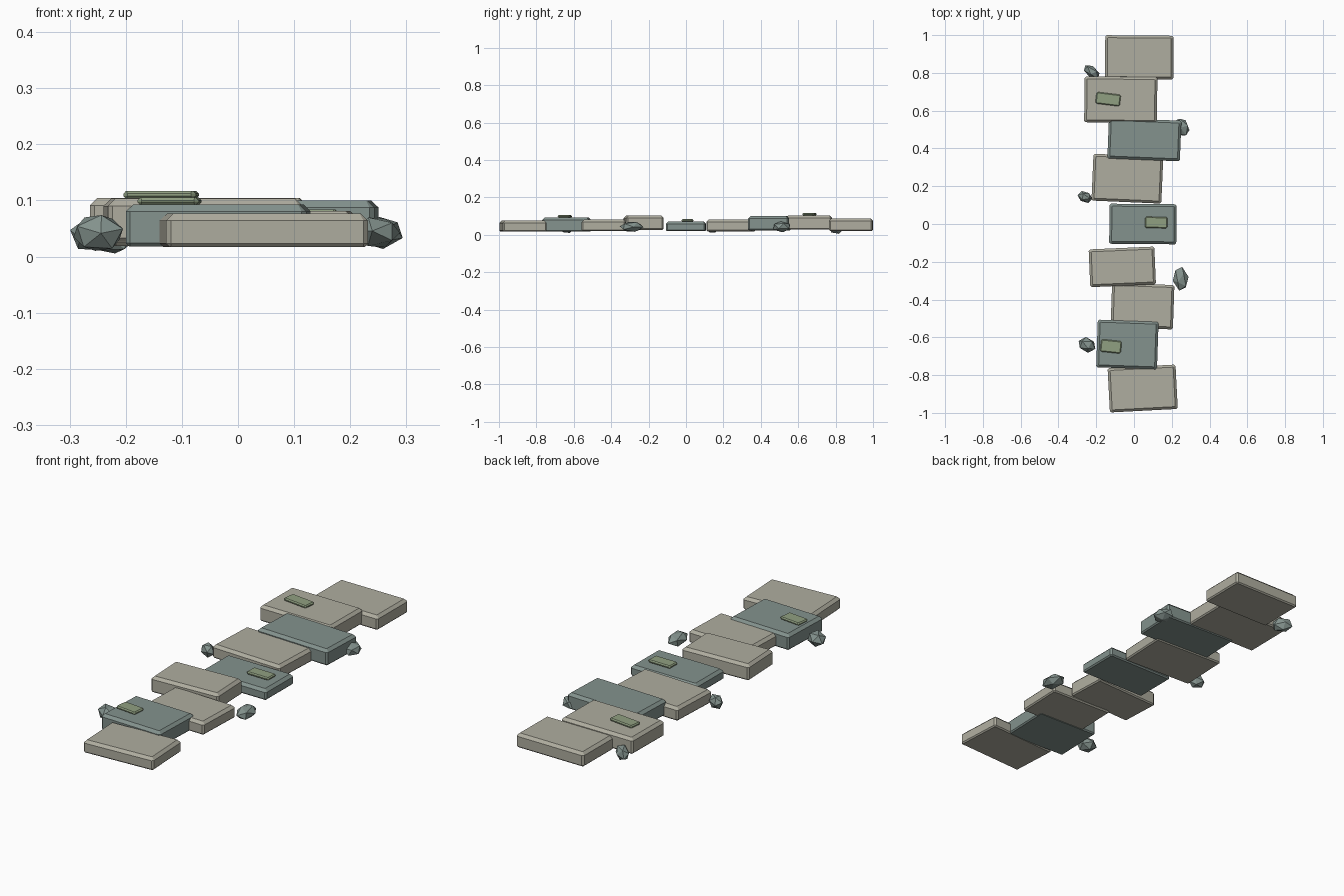
import bpy, bmesh, math
from mathutils import Matrix, Vector

cube = bpy.data.objects.get("Cube")
if cube:
    bpy.data.objects.remove(cube, do_unlink=True)


def material(name, rgb):
    m = bpy.data.materials.new(name)
    m.use_nodes = True
    col = (*rgb, 1.0)
    m.diffuse_color = col
    bsdf = next(n for n in m.node_tree.nodes if n.type == 'BSDF_PRINCIPLED')
    bsdf.inputs["Base Color"].default_value = col
    return m


SAND = material("warm grey stone", (0.43, 0.42, 0.35))
SLATE = material("blue grey stone", (0.23, 0.29, 0.27))
MOSS = material("moss green", (0.28, 0.35, 0.22))


def add_object(name, bm, mat, loc, rot):
    bmesh.ops.recalc_face_normals(bm, faces=bm.faces)
    me = bpy.data.meshes.new(name)
    bm.to_mesh(me)
    bm.free()
    me.materials.append(mat)
    ob = bpy.data.objects.new(name, me)
    ob.location = loc
    ob.rotation_euler = [math.radians(a) for a in rot]
    bpy.context.collection.objects.link(ob)
    return ob


def slab(name, mat, x, y, w, d, z0, z1, turn, top=0.013, bottom=0.006):
    """Box with chamfered corners, a wide top chamfer and a narrow bottom one."""
    bm = bmesh.new()
    h = z1 - z0
    rings = []
    for z, inset in ((0, bottom), (bottom, 0), (h - top, 0), (h, top)):
        a, b = w / 2 - inset, d / 2 - inset
        c = 0.008 if inset == 0 else 0.002
        pts = [(a, -b + c), (a, b - c), (a - c, b), (-a + c, b),
               (-a, b - c), (-a, -b + c), (-a + c, -b), (a - c, -b)]
        rings.append([bm.verts.new((px, py, z - h / 2)) for px, py in pts])
    for lo, hi in zip(rings, rings[1:]):
        for i in range(8):
            j = (i + 1) % 8
            bm.faces.new((lo[i], lo[j], hi[j], hi[i]))
    bm.faces.new(rings[0][::-1])
    bm.faces.new(rings[-1])
    return add_object(name, bm, mat, (x, y, (z0 + z1) / 2), (0, 0, turn))


# Paving slabs from front to back: material, x, y, width, depth, bottom, top, turn
slabs = [
    (SAND, 0.046, -0.871, 0.360, 0.235, 0.017, 0.077, 3),
    (SLATE, -0.035, -0.638, 0.322, 0.252, 0.018, 0.093, -2),
    (SAND, 0.045, -0.435, 0.330, 0.235, 0.020, 0.081, -2),
    (SAND, -0.062, -0.227, 0.348, 0.200, 0.027, 0.103, 2.5),
    (SLATE, 0.047, 0.000, 0.355, 0.212, 0.020, 0.071, -0.5),
    (SAND, -0.035, 0.240, 0.370, 0.248, 0.019, 0.083, -2.5),
    (SLATE, 0.055, 0.447, 0.384, 0.215, 0.024, 0.100, -2.3),
    (SAND, -0.070, 0.658, 0.385, 0.243, 0.028, 0.104, -0.7),
    (SAND, 0.028, 0.882, 0.362, 0.232, 0.021, 0.088, -0.5),
]
for i, (mat, *dims) in enumerate(slabs, 1):
    slab(f"paving_slab_{i}", mat, *dims)

# Moss patches lying on three slabs
patches = [
    (-0.122, -0.648, 0.110, 0.066, 0.092, 0.105, -6),
    (0.118, 0.008, 0.120, 0.060, 0.070, 0.084, -1),
    (-0.137, 0.661, 0.130, 0.062, 0.103, 0.117, -7),
]
for i, dims in enumerate(patches, 1):
    slab(f"moss_patch_{i}", MOSS, *dims, top=0.005, bottom=0.005)

# Faceted pebbles along the edges: x, y, z, radii, turn
pebbles = [
    (-0.249, -0.640, 0.042, (0.050, 0.040, 0.036), -25),
    (0.247, -0.290, 0.043, (0.043, 0.066, 0.030), 8),
    (-0.260, 0.143, 0.040, (0.042, 0.030, 0.034), -25),
    (0.252, 0.512, 0.043, (0.042, 0.054, 0.030), 25),
    (-0.224, 0.805, 0.038, (0.052, 0.030, 0.036), -40),
]
for i, (x, y, z, radii, turn) in enumerate(pebbles, 1):
    bm = bmesh.new()
    bmesh.ops.create_icosphere(bm, subdivisions=1, radius=1.0)
    bmesh.ops.rotate(bm, verts=bm.verts, cent=(0, 0, 0),
                     matrix=Matrix.Rotation(0.5 * i, 3, Vector((1, 0.6, 0.3))))
    bmesh.ops.scale(bm, verts=bm.verts, vec=radii)
    add_object(f"pebble_{i}", bm, SLATE, (x, y, z), (0, 0, turn))
